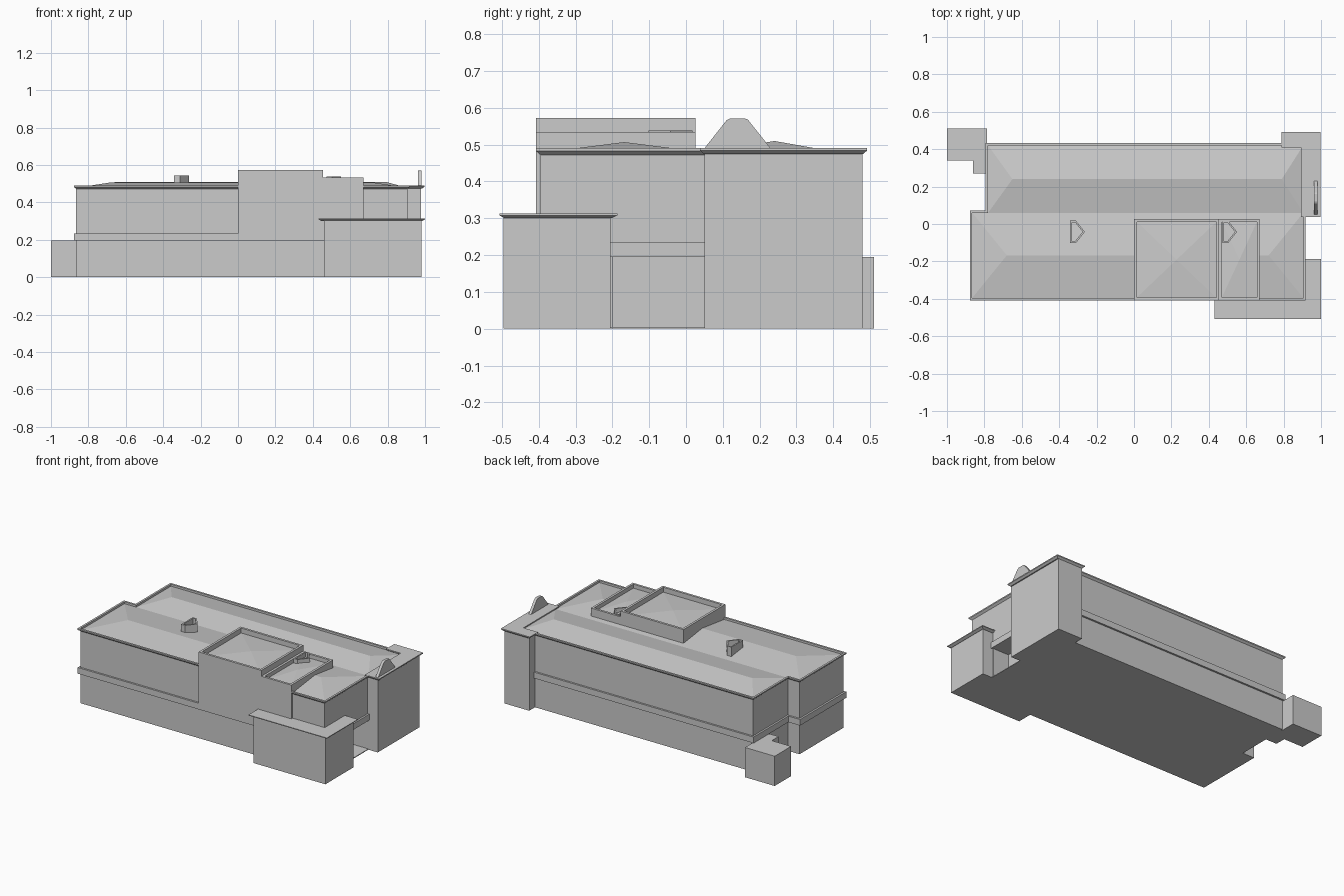
import bpy
import bmesh
from mathutils import Vector

if "Cube" in bpy.data.objects:
    bpy.data.objects.remove(bpy.data.objects["Cube"])


def make(name, bm):
    bmesh.ops.recalc_face_normals(bm, faces=bm.faces)
    mesh = bpy.data.meshes.new(name)
    bm.to_mesh(mesh)
    bm.free()
    obj = bpy.data.objects.new(name, mesh)
    bpy.context.collection.objects.link(obj)
    return obj


def offset(outline, d):
    # mitred outward offset of a counter-clockwise outline
    pts = [Vector(p) for p in outline]
    out = []
    for i, p in enumerate(pts):
        a = (p - pts[i - 1]).normalized()
        b = (pts[(i + 1) % len(pts)] - p).normalized()
        na, nb = Vector((a.y, -a.x)), Vector((b.y, -b.x))
        out.append(p + (na + nb) * d / (1 + na.dot(nb)))
    return out


def sweep(name, outline, profile, ring=False):
    # profile is (outward offset, z); ring closes it, otherwise the ends are capped
    bm = bmesh.new()
    loops = [[bm.verts.new((p.x, p.y, z)) for p in offset(outline, d)] for d, z in profile]
    pairs = list(zip(loops, loops[1:]))
    if ring:
        pairs.append((loops[-1], loops[0]))
    else:
        bm.faces.new(loops[0])
        bm.faces.new(loops[-1])
    n = len(outline)
    for a, b in pairs:
        for i in range(n):
            j = (i + 1) % n
            bm.faces.new((a[i], a[j], b[j], b[i]))
    return make(name, bm)


def rect(x0, x1, y0, y1):
    return [(x0, y0), (x1, y0), (x1, y1), (x0, y1)]


def prism(name, outline, z0, z1):
    return sweep(name, outline, [(0, z0), (0, z1)])


def hip(name, x0, x1, y0, y1, z0, z1, ra, rb):
    # low hipped roof with its ridge running from ra to rb
    bm = bmesh.new()
    a, b, c, d = [bm.verts.new((x, y, z0)) for x, y in rect(x0, x1, y0, y1)]
    r = bm.verts.new((ra, (y0 + y1) / 2, z1))
    if ra == rb:
        faces = [(a, b, r), (b, c, r), (c, d, r), (d, a, r)]
    else:
        s = bm.verts.new((rb, (y0 + y1) / 2, z1))
        faces = [(a, b, s, r), (b, c, s), (c, d, r, s), (d, a, r)]
    for f in faces:
        bm.faces.new(f)
    return make(name, bm)


# Main building: lower storey with an entrance recess, then upper storey
back = [(0.905, 0.42), (-0.78, 0.42), (-0.78, 0.06), (-0.865, 0.06)]
main = [(-0.865, -0.395), (0.905, -0.395)] + back
lower = [(-0.865, -0.395), (0.905, -0.395), (0.905, -0.2), (0.79, -0.2),
         (0.79, 0.05), (0.905, 0.05)] + back
prism("lower_storey", lower, 0, 0.2)
prism("upper_storey", main, 0.195, 0.478)
prism("entrance_floor", rect(0.78, 0.91, -0.21, 0.06), 0, 0.005)
sweep("belt_course", main, [(0, 0.195), (0.012, 0.195), (0.012, 0.235), (0, 0.235)], True)

# Eaves rim and twin hipped roofs
sweep("main_eaves", main, [(0, 0.472), (0.013, 0.483), (0.013, 0.491), (0, 0.491)], True)
hip("front_roof", -0.865, 0.905, -0.395, 0.06, 0.478, 0.507, -0.68, 0.72)
hip("back_roof", -0.78, 0.905, 0.06, 0.42, 0.478, 0.51, -0.65, 0.79)

# Rear corner tower with flat cap and gable
prism("tower", rect(0.80, 0.978, 0.05, 0.48), 0, 0.476)
cap = [(0.905, 0.05), (0.985, 0.05), (0.985, 0.48), (0.80, 0.48), (0.80, 0.42), (0.905, 0.42)]
sweep("tower_cap", cap, [(0, 0.474), (0.012, 0.484), (0.012, 0.491)])
bm = bmesh.new()
gable = [(0.05, 0.475), (0.23, 0.475), (0.23, 0.49), (0.168, 0.568), (0.16, 0.571),
         (0.12, 0.571), (0.11, 0.566), (0.05, 0.49)]
face = bm.faces.new([bm.verts.new((0.962, y, z)) for y, z in gable])
ext = bmesh.ops.extrude_face_region(bm, geom=[face], use_keep_orig=True)
bmesh.ops.translate(bm, vec=(0.018, 0, 0),
                    verts=[v for v in ext["geom"] if isinstance(v, bmesh.types.BMVert)])
make("tower_gable", bm)

# Front corner annex and rear low annex
annex = rect(0.46, 0.98, -0.495, -0.205)
prism("front_annex", annex, 0, 0.303)
sweep("front_annex_roof", rect(0.445, 0.985, -0.493, -0.2),
      [(0, 0.301), (0.014, 0.308), (0.014, 0.313)])
prism("rear_annex", [(-1, 0.34), (-0.86, 0.34), (-0.86, 0.27), (-0.775, 0.27),
                     (-0.775, 0.41), (-0.785, 0.41), (-0.785, 0.51), (-1, 0.51)], 0, 0.195)

# Raised roof blocks: projecting front wall, parapet and shallow roof inside
for name, x0, x1, top, floor in (("tall_block", 0.0, 0.455, 0.572, 0.54),
                                 ("short_block", 0.455, 0.672, 0.534, 0.508)):
    outline = rect(x0, x1, -0.408, 0.026)
    prism(name + "_front", rect(x0, x1, -0.408, -0.39), 0.2, 0.5)
    sweep(name + "_parapet", outline, [(0, 0.47), (0, top), (-0.015, top), (-0.015, 0.47)], True)
    mid = (x0 + x1) / 2
    hip(name + "_roof", x0 + 0.015, x1 - 0.015, -0.393, 0.011, floor, floor + 0.015, mid, mid)

# Five-sided hollow chimneys
shape = [(0, -0.06), (0.03, -0.06), (0.078, 0), (0.03, 0.06), (0, 0.06)]
for name, x, top in (("left_chimney", -0.341, 0.545), ("right_chimney", 0.473, 0.539)):
    outline = [(x + px, py - 0.042) for px, py in shape]
    sweep(name, outline, [(0, 0.48), (0, top), (-0.009, top), (-0.009, 0.48)], True)
